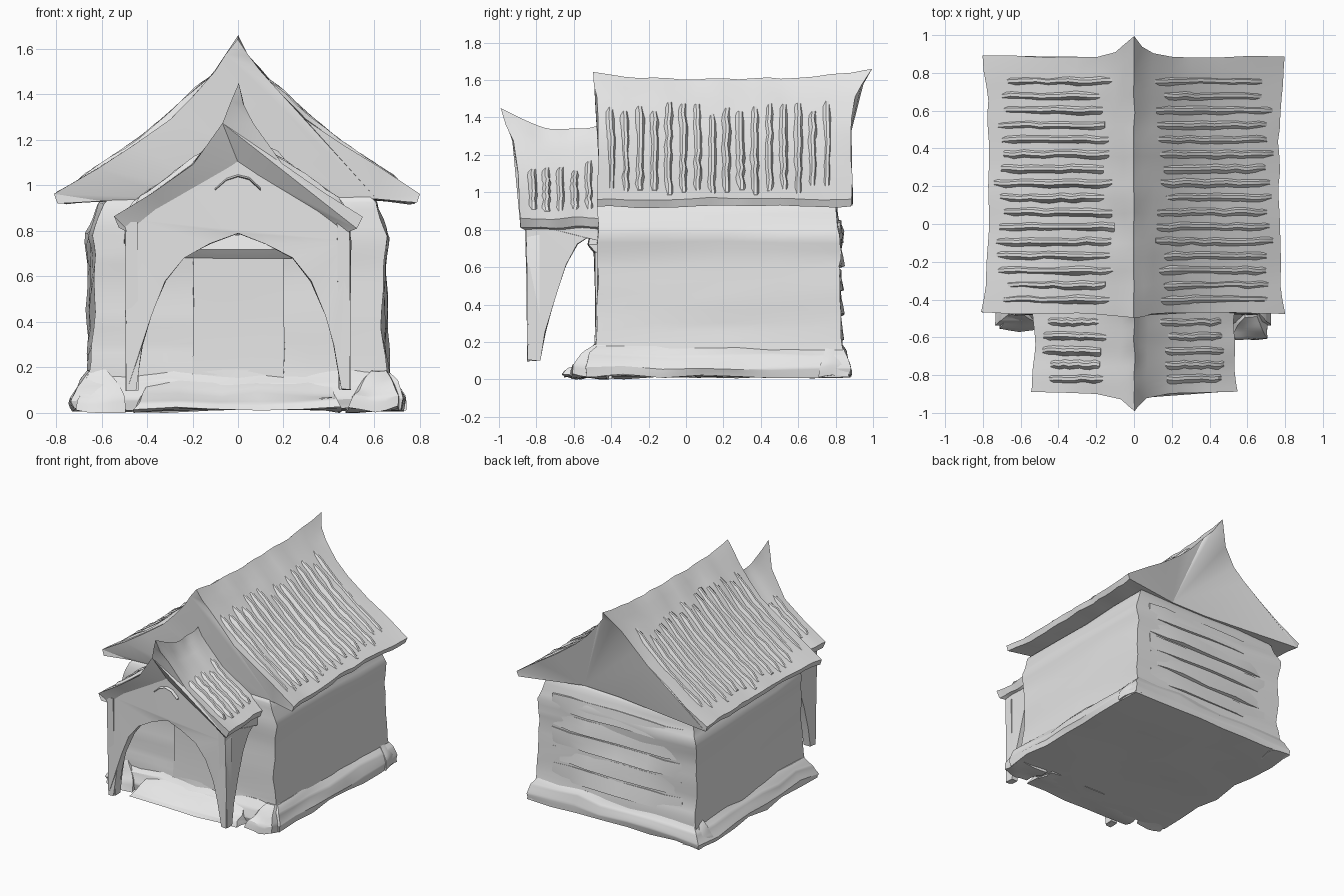
import bpy, bmesh, math, random
from mathutils import noise

random.seed(4)
cube = bpy.data.objects.get("Cube")
if cube:
    bpy.data.objects.remove(cube, do_unlink=True)

clay = bpy.data.materials.new("pale_grey_clay")
clay.use_nodes = True
clay.diffuse_color = (0.8, 0.8, 0.8, 1)
clay.node_tree.nodes["Principled BSDF"].inputs["Base Color"].default_value = (0.8, 0.8, 0.8, 1)
parts = []


def loft(bm, rings):
    """Skin a list of equal closed rings and cap both ends."""
    vs = [[bm.verts.new(p) for p in ring] for ring in rings]
    n = len(vs[0])
    for a, b in zip(vs, vs[1:]):
        for i in range(n):
            bm.faces.new((a[i], a[(i + 1) % n], b[(i + 1) % n], b[i]))
    bm.faces.new(vs[0][::-1])
    bm.faces.new(vs[-1])


def finish(bm, name, wobble=0.0, cuts=0):
    """Give the part a hand-shaped wobble and turn it into an object."""
    if cuts:
        bmesh.ops.subdivide_edges(bm, edges=bm.edges[:], cuts=cuts, use_grid_fill=True)
    bmesh.ops.recalc_face_normals(bm, faces=bm.faces[:])
    bmesh.ops.triangulate(bm, faces=[f for f in bm.faces if len(f.verts) > 4],
                          ngon_method='EAR_CLIP')
    for v in bm.verts:
        v.co += noise.noise_vector(v.co * 7) * wobble
        v.co.z = max(v.co.z, 0)
    mesh = bpy.data.meshes.new(name)
    bm.to_mesh(mesh)
    bm.free()
    mesh.materials.append(clay)
    ob = bpy.data.objects.new(name, mesh)
    bpy.context.collection.objects.link(ob)
    parts.append(ob)


def slab(hx, y0, y1, z, taper=0.0):
    """Level outline, optionally narrower at the front."""
    hf = hx - taper
    return [(-hf, y0, z), (hf, y0, z), (hx, y1, z), (-hx, y1, z)]


def height(profile, x):
    """Height of the roof slope at distance x from the ridge."""
    for (xa, za), (xb, zb) in zip(profile, profile[1:]):
        if x <= xb:
            return za + (zb - za) * (x - xa) / (xb - xa)
    return profile[-1][1]


def roof(name, upper, lower, y0, y1, horns, lifts, insets):
    """Curved gable roof with ridge horns and gable ends that slope inward."""
    outline = ([(-x, z) for x, z in upper[:0:-1]] + upper
               + lower[::-1] + [(-x, z) for x, z in lower[1:]])
    top_count = len(upper) * 2 - 1
    rings = []
    steps = 18
    for s in range(steps + 1):
        t = s / steps
        f0, f1 = max(0, 1 - t * 3) ** 2, max(0, t * 3 - 2) ** 2
        ring = []
        for i, (x, z) in enumerate(outline):
            w = max(0, 1 - abs(x) / 0.15) ** 1.5 if i < top_count else 0
            inner = i >= top_count and abs(x) < lower[-1][0]
            a, b = (y0 + insets[0], y1 - insets[1]) if inner else (y0, y1)
            flare = 1 + 0.04 * (f0 + f1) * (abs(x) > 0.4)
            ring.append((x * flare, a + (b - a) * t + w * (horns[1] * f1 - horns[0] * f0),
                         z + w * (lifts[0] * f0 + lifts[1] * f1)))
        rings.append(ring)
    bm = bmesh.new()
    loft(bm, rings)
    finish(bm, name, 0.014)


def ribs(name, profile, xa, xb, ya, yb, pitch):
    """Raised tile ribs running down both slopes."""
    bm = bmesh.new()
    for side in (-1, 1):
        y = ya
        while y <= yb:
            a, b = xa + random.uniform(0, 0.07), xb - random.uniform(0, 0.06)
            rings = []
            for i in range(11):
                x = a + (b - a) * i / 10
                z = height(profile, x)
                c = y + random.uniform(-0.005, 0.005)
                up = 0.002 if i in (0, 10) else random.uniform(0.012, 0.02)
                rings.append([(side * x, c - 0.03, z - 0.015),
                              (side * (x + up * 0.6), c - 0.006, z + up),
                              (side * (x + up * 0.6), c + 0.01, z + up),
                              (side * x, c + 0.026, z - 0.015)])
            loft(bm, rings)
            y += pitch
    finish(bm, name)


# Stone plinth
bm = bmesh.new()
loft(bm, [slab(0.72, -0.53, 0.87, 0.015), slab(0.73, -0.54, 0.875, 0.06),
          slab(0.70, -0.52, 0.86, 0.13), slab(0.65, -0.48, 0.83, 0.18)])
finish(bm, "plinth", 0.03, 6)

# Sloping lumps of clay at the plinth corners
bm = bmesh.new()
for x0, x1, y0, y1 in ((0.49, 0.71, -0.62, -0.42), (-0.71, -0.5, -0.56, -0.42),
                       (0.58, 0.73, 0.72, 0.87), (-0.73, -0.58, 0.72, 0.87)):
    cx, cy = math.copysign(0.62, x0), math.copysign(0.45, y0) + 0.3 * (y0 > 0)
    loft(bm, [[(x + (cx - x) * k, y + (cy - y) * k, z)
               for x, y in ((x0, y0), (x1, y0), (x1, y1), (x0, y1))]
              for z, k in ((0.015, 0), (0.07, 0.08), (0.13, 0.4), (0.19, 0.75))])
finish(bm, "plinth_corners", 0.03, 3)

# Thin uneven doorstep
bm = bmesh.new()
loft(bm, [slab(0.46, -0.65, -0.4, 0.015), slab(0.44, -0.63, -0.4, 0.045),
          slab(0.42, -0.56, -0.4, 0.09), slab(0.4, -0.49, -0.4, 0.15)])
finish(bm, "doorstep", 0.03, 4)

# House body, slightly narrower at the front, ending inside the roof
bm = bmesh.new()
loft(bm, [slab(0.675, -0.49, 0.84, 0.13, 0.02), slab(0.66, -0.475, 0.825, 0.3, 0.025),
          slab(0.66, -0.475, 0.82, 0.6, 0.025), slab(0.67, -0.475, 0.835, 0.78, 0.025),
          slab(0.61, -0.46, 0.80, 0.92, 0.01), slab(0.55, -0.43, 0.77, 0.97)])
finish(bm, "walls", 0.02, 3)

# Shallow overlapping boards on the back wall
bm = bmesh.new()
for i in range(5):
    z = 0.2 + i * 0.13
    loft(bm, [[(x, 0.79, z), (x, y, z + 0.015), (x, 0.825, z + 0.125), (x, 0.79, z + 0.125)]
              for x, y in ((-0.54, 0.82), (-0.25, 0.842), (0.25, 0.842), (0.54, 0.82))])
finish(bm, "back_boards", 0.014, 1)

# Door with a low lintel
bm = bmesh.new()
loft(bm, [slab(0.2, -0.488, -0.45, z) for z in (0.1, 0.68)])
loft(bm, [slab(hx, y, -0.45, z) for hx, y, z in
          ((0.3, -0.49, 0.68), (0.3, -0.525, 0.72), (0.24, -0.51, 0.78))])
finish(bm, "door", 0.012, 2)

# Main roof with closed gables
main_top = [(0, 1.605), (0.05, 1.55), (0.1, 1.495), (0.2, 1.39), (0.3, 1.295),
            (0.45, 1.175), (0.6, 1.075), (0.77, 0.965)]
main_under = [(0, 0.95), (0.3, 0.945), (0.58, 0.935), (0.755, 0.925)]
roof("main_roof", main_top, main_under, -0.475, 0.885, (0.02, 0.11), (0.045, 0.055), (0.03, 0.09))
ribs("main_roof_ribs", main_top, 0.1, 0.74, -0.4, 0.83, 0.077)

# Porch roof
porch_top = [(0, 1.345), (0.03, 1.29), (0.07, 1.235), (0.2, 1.095), (0.38, 0.965), (0.53, 0.86)]
porch_under = [(0, 1.1), (0.3, 0.91), (0.45, 0.79), (0.51, 0.815)]
roof("porch_roof", porch_top, porch_under, -0.89, -0.4, (0.1, 0), (0.1, 0.04), (0.05, 0))
ribs("porch_roof_ribs", porch_top, 0.12, 0.49, -0.82, -0.5, 0.075)

# Porch front: gable, arch and legs cut from one outline
half = [(0.1, 1.1), (0.45, 0.85), (0.495, 0.76), (0.49, 0.1), (0.45, 0.1), (0.42, 0.3),
        (0.38, 0.43), (0.32, 0.58), (0.24, 0.68), (0.12, 0.745)]
outline = [(0, 1.16)] + half + [(0, 0.785)] + [(-x, z) for x, z in half[::-1]]
bm = bmesh.new()
loft(bm, [[(x, y, z) for x, z in outline] for y in (-0.85, -0.785)])
finish(bm, "porch_arch", 0.008)

# Porch sides: curved braces running back to the wall
side = [(-0.86, 0.84), (-0.84, 0.1), (-0.78, 0.1), (-0.75, 0.25), (-0.70, 0.43),
        (-0.64, 0.61), (-0.58, 0.72), (-0.53, 0.755), (-0.46, 0.74), (-0.46, 0.84)]
for name, s in (("left", 1), ("right", -1)):
    bm = bmesh.new()
    loft(bm, [[(s * x, y, z) for y, z in side] for x in (0.44, 0.495)])
    finish(bm, name + "_porch_brace", 0.008)

# Chevron moulding on the porch gable
bm = bmesh.new()
for s in (-1, 1):
    loft(bm, [[(s * x, -0.81, z), (s * x, -0.87, z + 0.01), (s * x, -0.81, z + 0.035)]
              for x, z in ((0, 1.03), (0.05, 1.015), (0.1, 0.97))])
finish(bm, "gable_moulding", 0.006)

# Soft shading with crisp folds
for ob in bpy.context.selected_objects:
    ob.select_set(False)
for ob in parts:
    ob.select_set(True)
bpy.context.view_layer.objects.active = parts[0]
bpy.ops.object.shade_smooth_by_angle(angle=math.radians(30))
